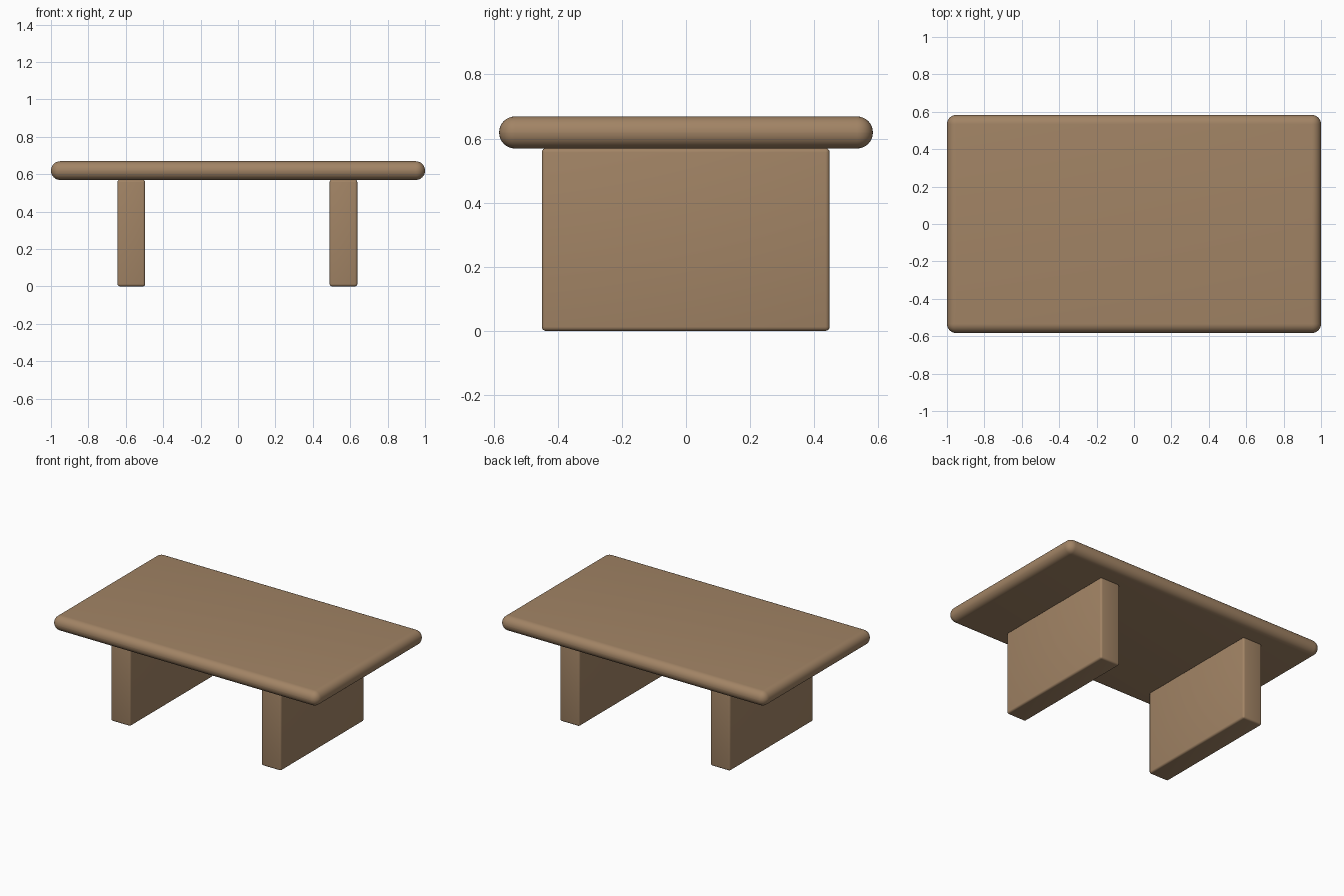
import bpy

if "Cube" in bpy.data.objects:
    bpy.data.objects.remove(bpy.data.objects["Cube"])


def rounded_box(name, center, size, radius, segments, material):
    bpy.ops.mesh.primitive_cube_add(size=1, location=center)
    obj = bpy.context.object
    obj.name = name
    obj.scale = size
    bpy.ops.object.transform_apply(location=False, rotation=False, scale=True)
    bevel = obj.modifiers.new("rounded_edges", 'BEVEL')
    bevel.width = radius
    bevel.segments = segments
    bevel.limit_method = 'NONE'
    bpy.ops.object.modifier_apply(modifier=bevel.name)
    bpy.ops.object.shade_smooth_by_angle()
    obj.data.materials.append(material)
    return obj


wood = bpy.data.materials.new("wood")
wood.diffuse_color = (0.36, 0.23, 0.13, 1)
wood.use_nodes = True
wood.node_tree.nodes["Principled BSDF"].inputs["Base Color"].default_value = wood.diffuse_color

# Table top with fully rounded rim
rounded_box("table_top", (0, 0, 0.619), (2.0, 1.166, 0.1), 0.0495, 8, wood)

# Two slab legs
for name, x in (("left_leg", -0.57), ("right_leg", 0.564)):
    rounded_box(name, (x, -0.001, 0.285), (0.148, 0.898, 0.57), 0.013, 4, wood)
